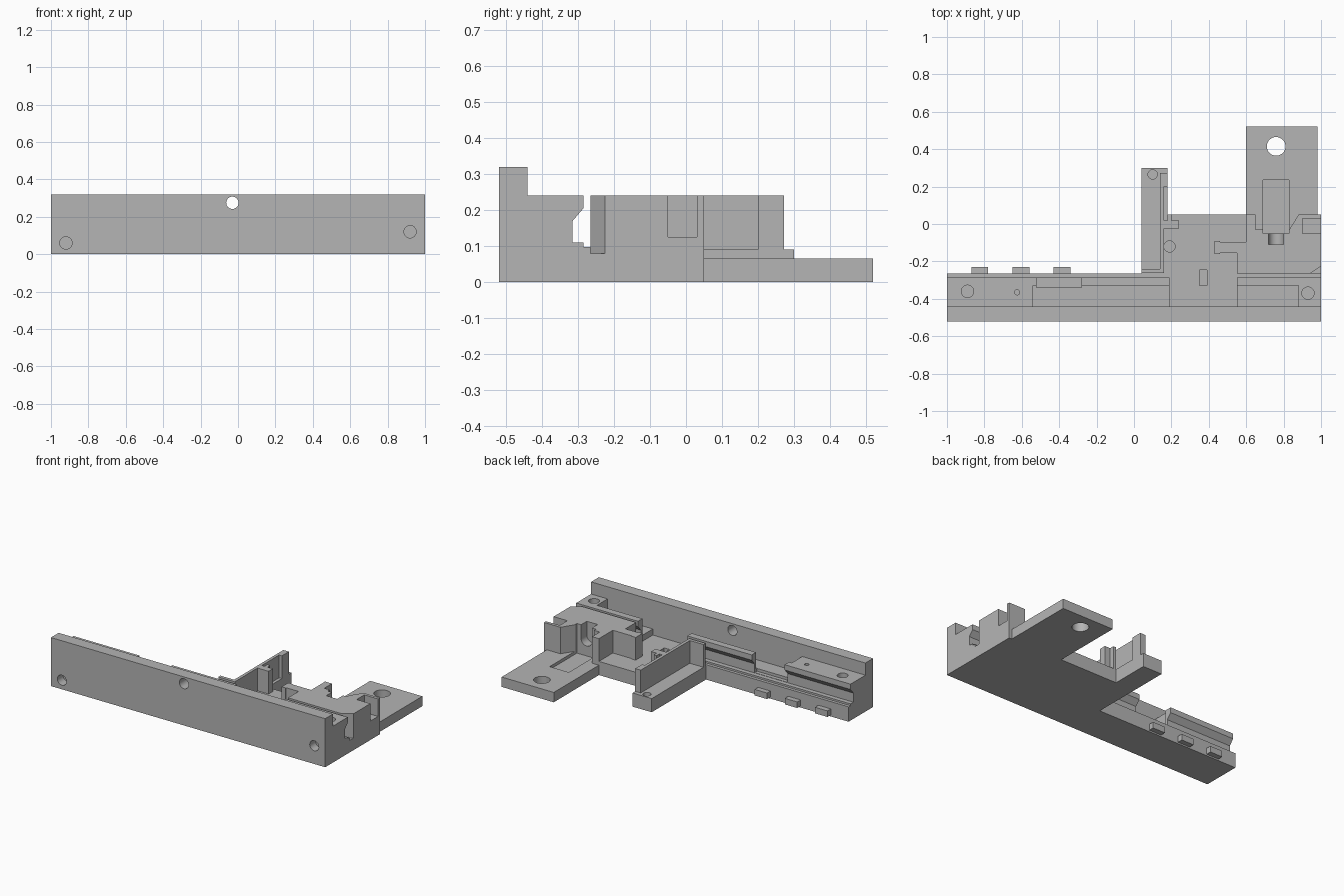
import bpy, bmesh, math
from mathutils import Matrix, Vector

cube = bpy.data.objects.get("Cube")
if cube:
    bpy.data.objects.remove(cube, do_unlink=True)

grey = bpy.data.materials.new("plain_grey")
grey.use_nodes = True
tone = (0.46, 0.46, 0.46, 1)
grey.diffuse_color = tone
grey.node_tree.nodes["Principled BSDF"].inputs["Base Color"].default_value = tone


def finish(name, bm):
    bmesh.ops.recalc_face_normals(bm, faces=bm.faces)
    mesh = bpy.data.meshes.new(name)
    bm.to_mesh(mesh)
    bm.free()
    mesh.materials.append(grey)
    obj = bpy.data.objects.new(name, mesh)
    bpy.context.collection.objects.link(obj)
    return obj


def prism(name, points, offset):
    """Extrude a closed outline of 3D points along an offset."""
    bm = bmesh.new()
    face = bm.faces.new([bm.verts.new(p) for p in points])
    new = bmesh.ops.extrude_face_region(bm, geom=[face])["geom"]
    bmesh.ops.translate(bm, vec=offset, verts=[v for v in new if isinstance(v, bmesh.types.BMVert)])
    return finish(name, bm)


def slab(name, outline, z0, z1):
    return prism(name, [(x, y, z0) for x, y in outline], (0, 0, z1 - z0))


def box(name, x0, x1, y0, y1, z0, z1):
    return slab(name, [(x0, y0), (x1, y0), (x1, y1), (x0, y1)], z0, z1)


def rod(name, start, end, radius):
    """Cylinder between two points."""
    a, b = Vector(start), Vector(end)
    turn = (b - a).to_track_quat('Z', 'Y').to_matrix().to_4x4()
    bm = bmesh.new()
    bmesh.ops.create_cone(bm, cap_ends=True, segments=32, radius1=radius, radius2=radius,
                          depth=(b - a).length, matrix=Matrix.Translation((a + b) / 2) @ turn)
    return finish(name, bm)


def cut(target, *cutters):
    """Subtract each cutter, then discard it."""
    bpy.context.view_layer.objects.active = target
    for c in cutters:
        c.hide_render = True
        mod = target.modifiers.new("cut", 'BOOLEAN')
        mod.operation, mod.solver, mod.object = 'DIFFERENCE', 'EXACT', c
        bpy.ops.object.modifier_apply(modifier=mod.name)
        bpy.data.objects.remove(c, do_unlink=True)


# Front wall and grooved rail from one profile
profile = [(-.52, 0), (-.52, .32), (-.44, .32), (-.44, .24), (-.285, .24), (-.285, .205),
           (-.315, .17), (-.315, .11), (-.285, .11), (-.285, .098), (-.265, .098), (-.265, 0)]
rail = prism("front_wall_and_rail", [(-1, y, z) for y, z in profile], (2, 0, 0))
cut(rail,
    box("pocket", -.54, .88, -.44, -.33, .13, .4),
    box("rail_gap", -.52, -.28, -.34, -.25, .112, .4),
    box("cross_gap", .19, .55, -.44, -.2, .09, .4),
    box("floor_slot", .35, .39, -.33, -.245, .04, .4),
    rod("wall_hole", (-.03, -.6, .275), (-.03, -.4, .275), .033))
for x, z in [(-.92, .06), (.92, .12)]:
    cut(rail, rod("wall_blind_hole", (x, -.6, z), (x, -.46, z), .033))
for x, y, r in [(-.89, -.36, .033), (-.625, -.365, .014), (.93, -.37, .033)]:
    cut(rail, rod("rail_hole", (x, y, .12), (x, y, .4), r))

# Small tabs behind the rail
for x in (-.825, -.605, -.385):
    box("rail_tab", x - .045, x + .045, -.27, -.23, .01, .05)

# Low floor behind the rail
base = box("base_floor", .04, .6, -.265, .05, 0, .09)
cut(base,
    box("floor_slot", .35, .39, -.33, -.245, .04, .4),
    rod("floor_hole", (.19, -.12, .04), (.19, -.12, .2), .03))

# Rear arm with its upright wall
arm = box("arm_base", .04, .18, .05, .3, 0, .09)
cut(arm, rod("arm_hole", (.1, .265, .03), (.1, .265, .2), .025))
box("arm_wall", .14, .16, -.25, .2, .08, .24)
box("arm_wall_end", .14, .18, .2, .272, .08, .24)
box("arm_cross_wall", .04, .16, -.262, -.24, .08, .24)

# Mounting plate with shallow recess
plate = box("mounting_plate", .6, .98, -.03, .52, 0, .065)
recess = (.69, .83, -.05, .235, .045, .4)
cut(plate,
    rod("plate_hole", (.76, .415, -.1), (.76, .415, .2), .05),
    box("plate_recess", *recess))

# Stepped corner block
block = slab("corner_block",
             [(.55, -.265), (1, -.265), (1, .05), (.88, .05), (.83, -.03), (.6, -.03),
              (.6, -.095), (.43, -.095), (.43, -.155), (.55, -.155)], 0, .24)
cut(block,
    slab("corner_chamfer", [(.94, -.265), (.94, -.3), (1.1, -.3), (1.1, -.225), (1, -.225)], .08, .4),
    box("end_slot", .9, 1.1, -.05, .03, .125, .4),
    box("plate_recess", *recess),
    rod("round_notch", (.76, -.11, .15), (.76, .1, .15), .04),
    box("notch_top", .72, .8, -.11, .1, .15, .4))

# Upright posts
box("middle_post", .6, .65, -.035, .05, .05, .24)
box("arm_post", .16, .24, -.025, .02, .08, .24)
box("arm_post_rear", .18, .2, .02, .05, .08, .24)
box("step_post", .43, .46, -.16, -.09, .08, .24)

# Smooth the bores and keep every edge crisp
bpy.ops.object.select_all(action='DESELECT')
for obj in (rail, base, arm, plate, block):
    obj.select_set(True)
bpy.context.view_layer.objects.active = rail
bpy.ops.object.shade_smooth_by_angle(angle=math.radians(30))
